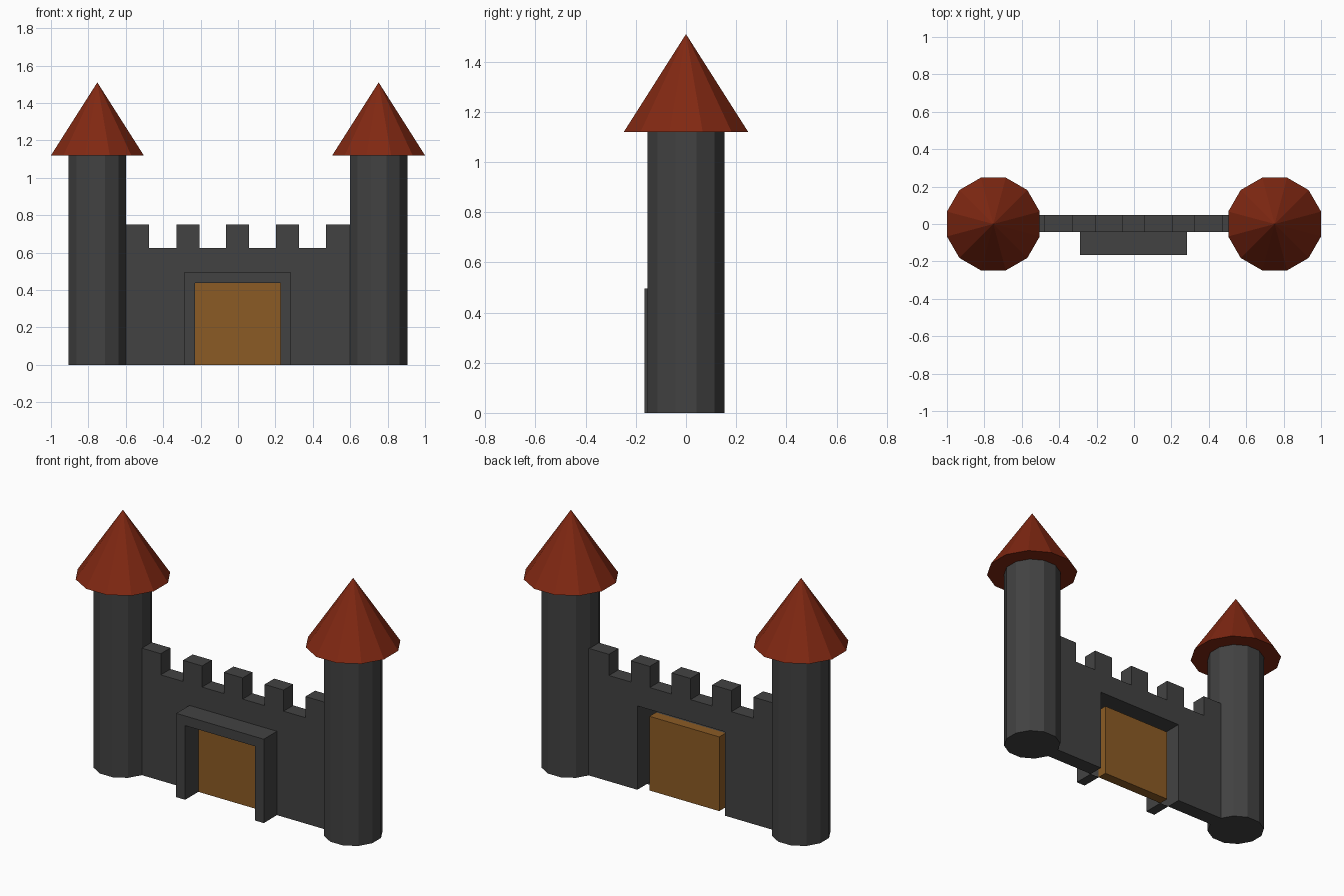
import bpy, bmesh, math

if "Cube" in bpy.data.objects:
    bpy.data.objects.remove(bpy.data.objects["Cube"])


def material(name, rgb):
    m = bpy.data.materials.new(name)
    m.diffuse_color = (*rgb, 1)
    m.use_nodes = True
    m.node_tree.nodes["Principled BSDF"].inputs["Base Color"].default_value = m.diffuse_color
    return m


STONE = material("dark_stone", (0.055, 0.055, 0.055))
ROOF = material("red_roof", (0.22, 0.021, 0.006))
WOOD = material("brown_wood", (0.26, 0.105, 0.018))


def finish(name, bm, mat):
    me = bpy.data.meshes.new(name)
    bm.to_mesh(me)
    bm.free()
    me.materials.append(mat)
    ob = bpy.data.objects.new(name, me)
    bpy.context.collection.objects.link(ob)
    return ob


def prism(name, profile, y0, y1, mat, open_back=False):
    """Extrude an x/z outline from y0 (front) to y1 (back)."""
    bm = bmesh.new()
    front = bm.faces.new([bm.verts.new((x, y0, z)) for x, z in profile])
    res = bmesh.ops.extrude_face_region(bm, geom=[front], use_keep_orig=True)
    verts = [g for g in res["geom"] if isinstance(g, bmesh.types.BMVert)]
    bmesh.ops.translate(bm, verts=verts, vec=(0, y1 - y0, 0))
    bmesh.ops.recalc_face_normals(bm, faces=bm.faces)
    if open_back:
        back = [f for f in bm.faces if all(abs(v.co.y - y1) < 1e-5 for v in f.verts)]
        bmesh.ops.delete(bm, geom=back, context='FACES')
    return finish(name, bm, mat)


def cone(name, x, apothem, top, z0, z1, mat):
    """Twelve-sided cone or cylinder with a flat side facing each axis."""
    r = apothem / math.cos(math.pi / 12)
    bm = bmesh.new()
    bmesh.ops.create_cone(bm, cap_ends=True, segments=12, radius1=r,
                          radius2=r * top, depth=z1 - z0)
    if top == 0:
        bmesh.ops.remove_doubles(bm, verts=bm.verts, dist=1e-5)
    # put flats on the axes whatever vertex the primitive starts from
    bm.verts.ensure_lookup_table()
    v = bm.verts[0].co
    turn = math.radians(15) - math.atan2(v.y, v.x)
    c, s = math.cos(turn), math.sin(turn)
    for w in bm.verts:
        a, b, h = w.co
        w.co = (a * c - b * s + x, a * s + b * c, h + (z0 + z1) / 2)
    return finish(name, bm, mat)


# towers with pointed roofs
for side, x in (("left", -0.752), ("right", 0.752)):
    cone(side + "_tower", x, 0.154, 1, 0, 1.12, STONE)
    cone(side + "_tower_roof", x, 0.248, 0, 1.12, 1.51, ROOF)

# battlemented wall with a gateway cut up from the ground
GX0, GX1, GZ = -0.288, 0.284, 0.495
outline = [(-0.62, 0), (GX0, 0), (GX0, GZ), (GX1, GZ), (GX1, 0), (0.62, 0), (0.62, 0.75)]
edges = [0.47, 0.327, 0.203, 0.06, -0.063, -0.205, -0.33, -0.475]
for i, x in enumerate(edges):
    step = [(x, 0.75), (x, 0.625)]
    outline += step if i % 2 == 0 else step[::-1]
outline.append((-0.62, 0.75))
prism("wall", outline, -0.042, 0.048, STONE)

# projecting gate surround, open into the gateway behind
DX0, DX1, DZ = -0.23, 0.226, 0.438
prism("gate_frame", [(GX0, 0), (DX0, 0), (DX0, DZ), (DX1, DZ), (DX1, 0),
                     (GX1, 0), (GX1, GZ), (GX0, GZ)], -0.165, -0.042, STONE, open_back=True)

# wooden gate
prism("gate_door", [(DX0, 0), (DX1, 0), (DX1, DZ), (DX0, DZ)], -0.042, 0.018, WOOD)
